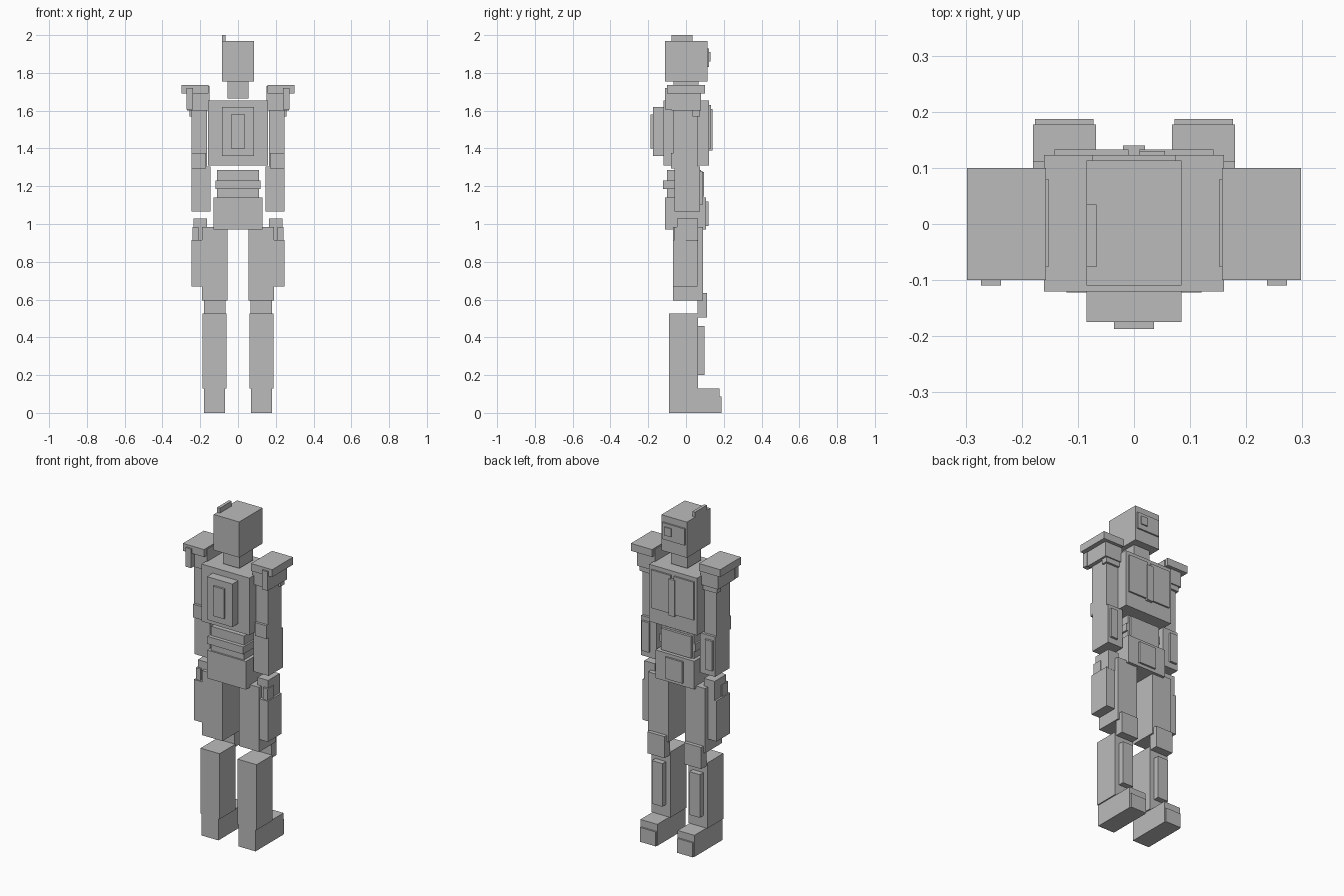
import bpy, bmesh

grey = bpy.data.materials.new("plain_grey")
grey.diffuse_color = (0.5, 0.5, 0.5, 1)


def block(name, x, y, z):
    """Box spanning the given (low, high) ranges."""
    bm = bmesh.new()
    bmesh.ops.create_cube(bm, size=1)
    for v in bm.verts:
        v.co = [lo + (hi - lo) * (c + 0.5) for c, (lo, hi) in zip(v.co, (x, y, z))]
    mesh = bpy.data.meshes.new(name)
    bm.to_mesh(mesh)
    bm.free()
    mesh.materials.append(grey)
    obj = bpy.data.objects.new(name, mesh)
    bpy.context.collection.objects.link(obj)
    return obj


def centred(name, half_width, y, z):
    block(name, (-half_width, half_width), y, z)


def pair(name, x, y, z):
    """The same box on the right (+x) and left (-x)."""
    block(name + "_right", x, y, z)
    block(name + "_left", (-x[1], -x[0]), y, z)


# Head
centred("head", 0.085, (-0.11, 0.113), (1.755, 1.97))
centred("visor", 0.075, (0.11, 0.123), (1.83, 1.93))
block("eye", (0.01, 0.055), (0.12, 0.13), (1.86, 1.91))
block("antenna", (-0.085, -0.067), (-0.077, 0.035), (1.96, 2.0))
centred("neck", 0.055, (-0.066, 0.066), (1.665, 1.757))

# Torso and pack
centred("torso", 0.16, (-0.12, 0.123), (1.31, 1.655))
centred("pack", 0.085, (-0.175, -0.115), (1.36, 1.62))
centred("pack_panel", 0.036, (-0.187, -0.17), (1.40, 1.58))
pair("chest_plate", (0.01, 0.142), (0.12, 0.133), (1.40, 1.63))
centred("chest_ridge", 0.02, (0.12, 0.14), (1.39, 1.61))

# Waist and hips
centred("abdomen", 0.11, (-0.10, 0.08), (1.14, 1.285))
centred("abdomen_plate", 0.10, (0.075, 0.095), (1.145, 1.275))
centred("belt_band", 0.12, (-0.122, 0.08), (1.185, 1.23))
centred("pelvis", 0.13, (-0.11, 0.107), (0.97, 1.14))
centred("pelvis_plate", 0.057, (0.10, 0.118), (0.99, 1.12))

# Shoulders and arms
pair("shoulder_pad", (0.157, 0.298), (-0.10, 0.10), (1.69, 1.735))
pair("shoulder_block", (0.152, 0.27), (-0.077, 0.08), (1.60, 1.73))
pair("shoulder_fin", (0.237, 0.273), (-0.11, -0.075), (1.605, 1.72))
pair("shoulder_strap", (0.165, 0.258), (0.035, 0.073), (1.57, 1.61))
pair("upper_arm", (0.165, 0.247), (-0.065, 0.06), (1.30, 1.61))
pair("elbow", (0.17, 0.245), (-0.08, -0.04), (1.295, 1.375))
pair("forearm", (0.145, 0.247), (-0.06, 0.075), (1.065, 1.305))
pair("forearm_plate", (0.187, 0.235), (0.07, 0.088), (1.10, 1.28))

# Legs
pair("hip_joint", (0.163, 0.235), (-0.048, 0.063), (0.91, 1.03))
pair("hip_clasp", (0.21, 0.24), (-0.06, 0.0), (0.905, 0.985))
pair("thigh", (0.055, 0.19), (-0.07, 0.09), (0.595, 0.985))
pair("thigh_guard", (0.18, 0.247), (-0.068, 0.062), (0.67, 0.915))
pair("knee", (0.065, 0.18), (0.06, 0.112), (0.505, 0.635))
pair("shin", (0.06, 0.187), (-0.09, 0.063), (0.13, 0.525))
pair("shin_plate", (0.09, 0.16), (0.06, 0.097), (0.20, 0.46))
pair("foot", (0.068, 0.18), (-0.09, 0.177), (0.0, 0.13))
pair("toe_plate", (0.072, 0.176), (0.17, 0.187), (0.0, 0.087))
